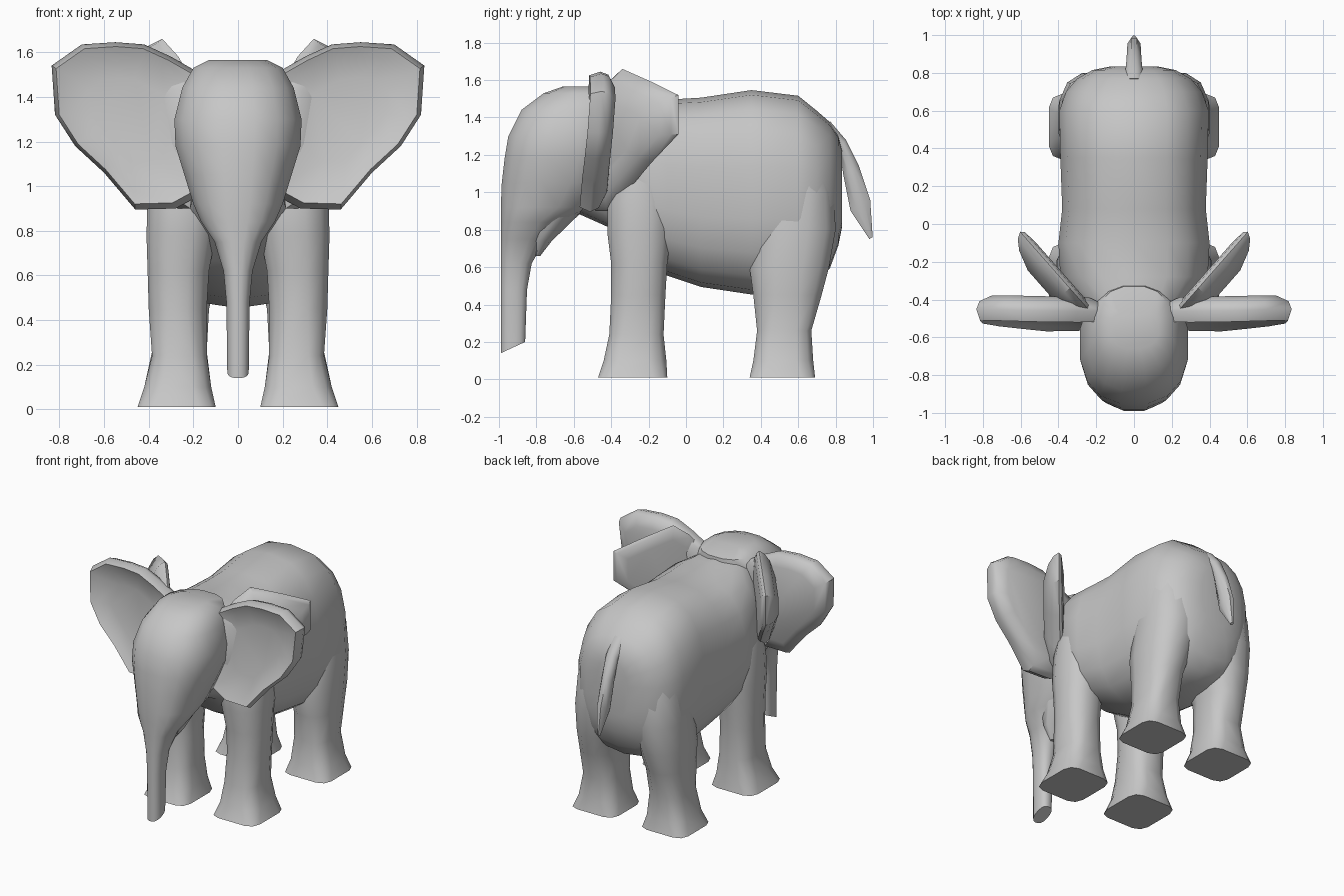
import bpy, bmesh, math
from mathutils import Vector

if "Cube" in bpy.data.objects:
    bpy.data.objects.remove(bpy.data.objects["Cube"], do_unlink=True)

skin = bpy.data.materials.new("grey skin")
skin.use_nodes = True
GREY = (0.57, 0.57, 0.57, 1)
skin.diffuse_color = GREY
skin.node_tree.nodes["Principled BSDF"].inputs["Base Color"].default_value = GREY


def loft(name, rings, angle=50):
    """Skin a list of equal point rings and cap both ends."""
    bm = bmesh.new()
    vs = [[bm.verts.new(p) for p in ring] for ring in rings]
    n = len(vs[0])
    for a, b in zip(vs, vs[1:]):
        for i in range(n):
            j = (i + 1) % n
            bm.faces.new((a[i], a[j], b[j], b[i]))
    bm.faces.new(vs[0][::-1])
    bm.faces.new(vs[-1])
    bmesh.ops.recalc_face_normals(bm, faces=bm.faces)
    mesh = bpy.data.meshes.new(name)
    bm.to_mesh(mesh)
    bm.free()
    mesh.materials.append(skin)
    obj = bpy.data.objects.new(name, mesh)
    bpy.context.collection.objects.link(obj)
    bpy.ops.object.select_all(action='DESELECT')
    obj.select_set(True)
    bpy.context.view_layer.objects.active = obj
    bpy.ops.object.shade_smooth_by_angle(angle=math.radians(angle))
    return obj


def oval(n, power):
    """Rounded-square outline with unit half widths."""
    pts = []
    for i in range(n):
        t = 2 * math.pi * (i + 0.5) / n
        c, s = math.cos(t), math.sin(t)
        pts.append((math.copysign(abs(c) ** (2 / power), c),
                    math.copysign(abs(s) ** (2 / power), s)))
    m = max(p[0] for p in pts)
    return [(u / m, v / m) for u, v in pts]


def level_ring(z, y0, y1, x0, x1, n, power, tilt=0):
    """Horizontal ring between the given limits."""
    return [((x0 + x1) / 2 + u * (x1 - x0) / 2,
             (y0 + y1) / 2 + v * (y1 - y0) / 2,
             z + tilt * v) for u, v in oval(n, power)]


# Body: upright sections of (y, bottom, top, half width)
body = [(-0.60, 0.90, 1.52, 0.19), (-0.42, 0.82, 1.52, 0.28),
        (-0.28, 0.66, 1.50, 0.39), (-0.10, 0.56, 1.49, 0.40),
        (0.08, 0.50, 1.50, 0.38), (0.35, 0.46, 1.54, 0.39),
        (0.60, 0.48, 1.51, 0.395), (0.70, 0.52, 1.43, 0.36),
        (0.77, 0.60, 1.37, 0.30), (0.815, 0.72, 1.30, 0.22),
        (0.835, 0.82, 1.22, 0.12)]
loft("body", [[(u * w, y, (lo + hi) / 2 + v * (hi - lo) / 2)
               for u, v in oval(18, 2.6)] for y, lo, hi, w in body])

# Head and trunk: level sections of (z, front, back, half width)
head = [(1.565, -0.66, -0.46, 0.13), (1.53, -0.76, -0.33, 0.20),
        (1.44, -0.88, -0.32, 0.25), (1.30, -0.95, -0.32, 0.285),
        (1.18, -0.97, -0.34, 0.28), (1.05, -0.985, -0.40, 0.24),
        (0.92, -0.99, -0.50, 0.20), (0.84, -0.99, -0.66, 0.165),
        (0.75, -0.99, -0.75, 0.105), (0.62, -0.99, -0.825, 0.065),
        (0.48, -0.99, -0.85, 0.052), (0.17, -0.99, -0.86, 0.048)]
loft("head_and_trunk", [level_ring(z, f, b, -w, w, 16, 2.4,
                                   0.03 if z < 0.2 else 0)
                        for z, f, b, w in head])

# Chin below the mouth
chin = [(0.66, -0.81, -0.78, 0.04), (0.74, -0.83, -0.72, 0.10),
        (0.86, -0.85, -0.60, 0.15), (0.95, -0.85, -0.50, 0.17)]
loft("chin", [level_ring(z, f, b, -w, w, 10, 2) for z, f, b, w in chin])

# Leg sections of (z, front, back, inner x, outer x), closing inside the body
front_leg = [(0.01, -0.47, -0.10, 0.10, 0.45), (0.10, -0.44, -0.105, 0.12, 0.42),
             (0.24, -0.41, -0.12, 0.14, 0.385), (0.45, -0.40, -0.11, 0.14, 0.40),
             (0.62, -0.40, -0.10, 0.13, 0.405), (0.78, -0.42, -0.08, 0.10, 0.41),
             (0.95, -0.42, -0.07, 0.08, 0.405), (1.12, -0.38, -0.10, 0.08, 0.385),
             (1.30, -0.32, -0.14, 0.08, 0.34)]
back_leg = [(0.01, 0.34, 0.69, 0.10, 0.45), (0.10, 0.36, 0.68, 0.12, 0.42),
            (0.26, 0.38, 0.67, 0.14, 0.385), (0.45, 0.36, 0.725, 0.13, 0.395),
            (0.60, 0.34, 0.765, 0.09, 0.40), (0.80, 0.36, 0.80, 0.03, 0.395),
            (1.00, 0.40, 0.79, 0.0, 0.38), (1.20, 0.46, 0.74, 0.02, 0.35)]
for side, s in (("left", 1), ("right", -1)):
    for part, secs in (("front_leg", front_leg), ("back_leg", back_leg)):
        loft(f"{side}_{part}",
             [level_ring(z, f, b, s * i, s * o, 12,
                         5 if z < 0.05 else 3.2 if z < 0.3 else 2.4)
              for z, f, b, i, o in secs])


# Ears: an outlined flap, with depths for its front, back and middle
def ear(name, s, outline, place, front, back, middle):
    cu = sum(p[0] for p in outline) / len(outline)
    cz = sum(p[1] for p in outline) / len(outline)

    def ring(scale, depth):
        return [Vector((s, 1, 1)) * place(cu + (u - cu) * scale,
                                          cz + (z - cz) * scale, depth)
                for u, z in outline]
    loft(name, [ring(0.5, middle), ring(0.8, (middle + front) / 2),
                ring(0.94, front), ring(1, (front + back) / 4),
                ring(0.95, back * 0.6), ring(0.75, back)], 45)


def spread(u, z, d):
    return Vector((u, -0.455 - 0.05 * (1.6 - z) / 0.7
                   - 0.02 * math.sin(math.pi * min(u, 0.9) / 0.9) + d, z))


def folded(u, z, d):
    return Vector((0.21 + 0.66 * u + 0.75 * d, -0.48 + 0.75 * u - 0.66 * d, z))


wide_outline = [(0.16, 1.50), (0.30, 1.58), (0.42, 1.635), (0.55, 1.645),
                (0.70, 1.635), (0.835, 1.54), (0.82, 1.32), (0.73, 1.18),
                (0.60, 1.06), (0.46, 0.895), (0.28, 0.90), (0.17, 0.96)]
fold_outline = [(-0.02, 1.46), (0.08, 1.58), (0.19, 1.66), (0.40, 1.59),
                (0.59, 1.52), (0.59, 1.31), (0.40, 1.16), (0.22, 1.00),
                (0.10, 0.90), (0.0, 0.90), (-0.04, 1.15)]
for side, s in (("left", 1), ("right", -1)):
    ear(f"{side}_front_ear", s, wide_outline, spread, -0.045, 0.095, 0.0)
    ear(f"{side}_rear_ear", s, fold_outline, folded, 0.04, -0.02, 0.11)

# Tail: sections of (front y, front z, back y, back z, half width)
tail = [(0.74, 1.28, 0.77, 1.38, 0.05), (0.82, 1.23, 0.855, 1.28, 0.042),
        (0.84, 1.10, 0.925, 1.14, 0.038), (0.88, 0.90, 0.985, 0.96, 0.035),
        (0.98, 0.75, 0.998, 0.76, 0.01)]
loft("tail", [[(u * w, (y0 + y1) / 2 + v * (y1 - y0) / 2,
                (z0 + z1) / 2 + v * (z1 - z0) / 2) for u, v in oval(8, 2)]
              for y0, z0, y1, z1, w in tail])
